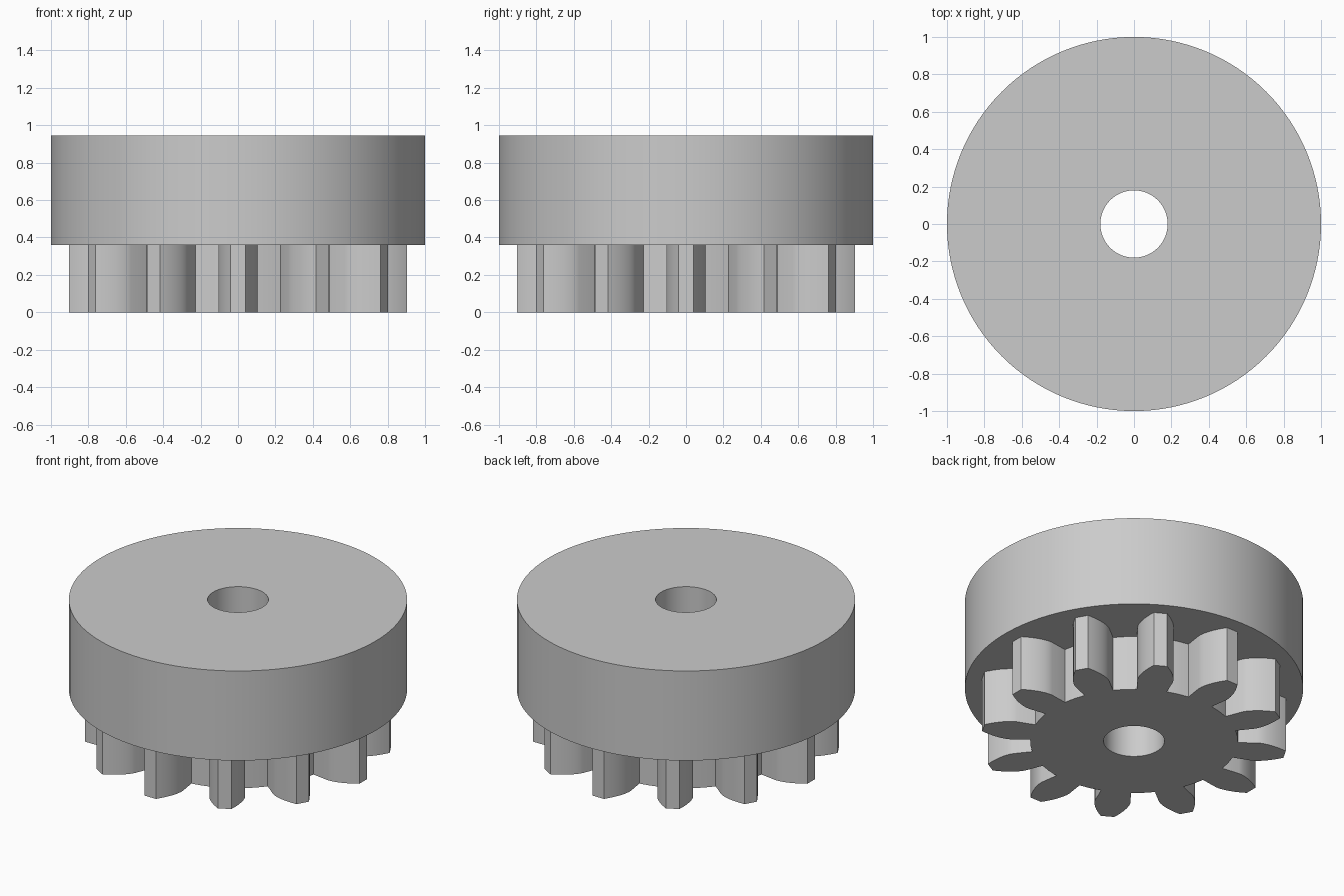
import bpy, bmesh
from math import cos, sin, tan, acos, pi, radians

cube = bpy.data.objects.get("Cube")
if cube:
    bpy.data.objects.remove(cube, do_unlink=True)

# Single plain grey
grey = bpy.data.materials.new("plain grey")
grey.use_nodes = True
grey.diffuse_color = (0.6, 0.6, 0.6, 1)
grey.node_tree.nodes["Principled BSDF"].inputs["Base Color"].default_value = (0.6, 0.6, 0.6, 1)

BORE, GEAR_TOP, TOP = 0.18, 0.36, 0.945


def circle(radius, count):
    return [(radius * cos(2 * pi * i / count), radius * sin(2 * pi * i / count))
            for i in range(count)]


def involute(angle):
    return tan(angle) - angle


def gear_outline(teeth, tip_radius, pressure=radians(20), steps=8):
    """Involute gear outline with radial flanks below the base circle."""
    module = tip_radius / (teeth / 2 + 1)
    pitch = module * teeth / 2
    root = pitch - 1.25 * module
    base = pitch * cos(pressure)
    base_half = pi / (2 * teeth) + involute(pressure)
    flank = [(root, base_half)]
    for i in range(steps + 1):
        r = base + (tip_radius - base) * i / steps
        flank.append((r, base_half - involute(acos(min(1, base / r)))))
    points = []
    for t in range(teeth):
        mid = 2 * pi * t / teeth
        tooth = [(r, mid - a) for r, a in flank]
        tooth += [(r, mid + a) for r, a in reversed(flank)]
        tooth.append((root, mid + pi / teeth))     # middle of the gap
        points += [(r * cos(a), r * sin(a)) for r, a in tooth]
    return points


def bored_prism(name, outline, z0, z1):
    """Extrude an outline with the round bore through it."""
    bm = bmesh.new()
    edges = []
    for loop in (outline, circle(BORE, 64)):
        verts = [bm.verts.new((x, y, z0)) for x, y in loop]
        edges += [bm.edges.new((v, verts[i - 1])) for i, v in enumerate(verts)]
    bmesh.ops.triangle_fill(bm, edges=edges, use_beauty=True)
    result = bmesh.ops.extrude_face_region(bm, geom=bm.faces[:], use_keep_orig=True)
    top = [g for g in result["geom"] if isinstance(g, bmesh.types.BMVert)]
    bmesh.ops.translate(bm, verts=top, vec=(0, 0, z1 - z0))
    bmesh.ops.recalc_face_normals(bm, faces=bm.faces[:])
    mesh = bpy.data.meshes.new(name)
    bm.to_mesh(mesh)
    bm.free()
    mesh.materials.append(grey)
    obj = bpy.data.objects.new(name, mesh)
    bpy.context.collection.objects.link(obj)
    bpy.ops.object.select_all(action="DESELECT")
    obj.select_set(True)
    bpy.context.view_layer.objects.active = obj
    bpy.ops.object.shade_smooth_by_angle(angle=radians(25))
    return obj


# Toothed pinion below, plain wheel above
bored_prism("pinion_gear", gear_outline(12, 0.905), 0, GEAR_TOP)
bored_prism("wheel_disc", circle(1, 128), GEAR_TOP, TOP)
